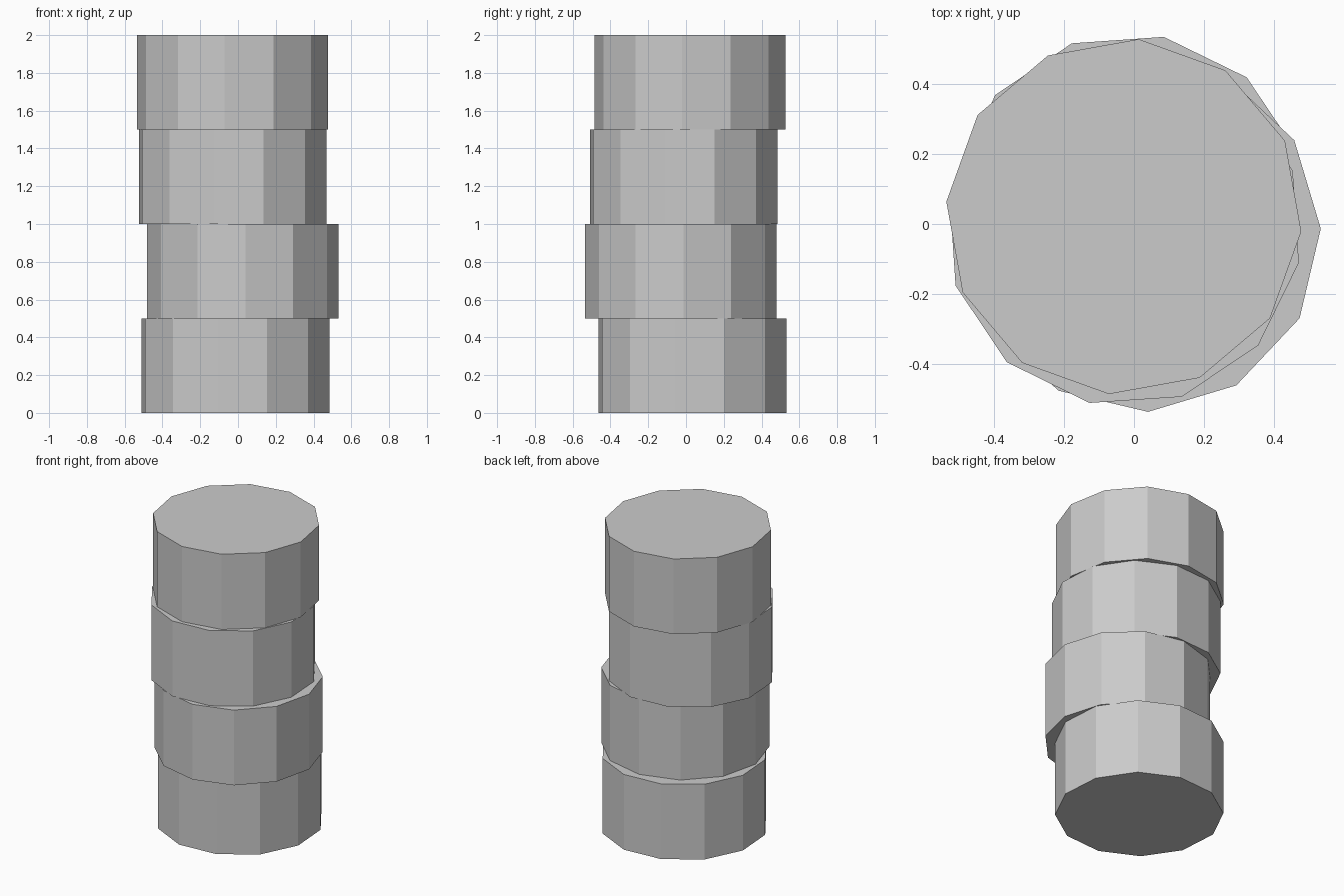
import bpy
from math import radians

cube = bpy.data.objects.get("Cube")
if cube:
    bpy.data.objects.remove(cube, do_unlink=True)

SIDES, RADIUS, HEIGHT = 12, 0.507, 0.5

# One plain grey for the whole column
grey = bpy.data.materials.new("stone_grey")
grey.use_nodes = True
colour = (0.6, 0.6, 0.6, 1.0)
grey.diffuse_color = colour
grey.node_tree.nodes["Principled BSDF"].inputs["Base Color"].default_value = colour


def add_drum(name, level, x, y, corner_angle):
    """Twelve-sided drum with one corner at corner_angle from +x."""
    # The primitive's first corner points along +y
    bpy.ops.mesh.primitive_cylinder_add(
        vertices=SIDES, radius=RADIUS, depth=HEIGHT,
        location=(x, y, (level + 0.5) * HEIGHT),
        rotation=(0, 0, radians(corner_angle - 90)))
    drum = bpy.context.object
    drum.name = name
    drum.data.materials.append(grey)


# Stacked drums, each shifted and twisted a little: name, x, y, corner angle
drums = [
    ("bottom_drum", -0.012, 0.035, -11.0),
    ("lower_middle_drum", 0.025, -0.028, 1.7),
    ("upper_middle_drum", -0.028, -0.012, -11.2),
    ("top_drum", -0.029, 0.021, -4.8),
]
for level, (name, x, y, angle) in enumerate(drums):
    add_drum(name, level, x, y, angle)
